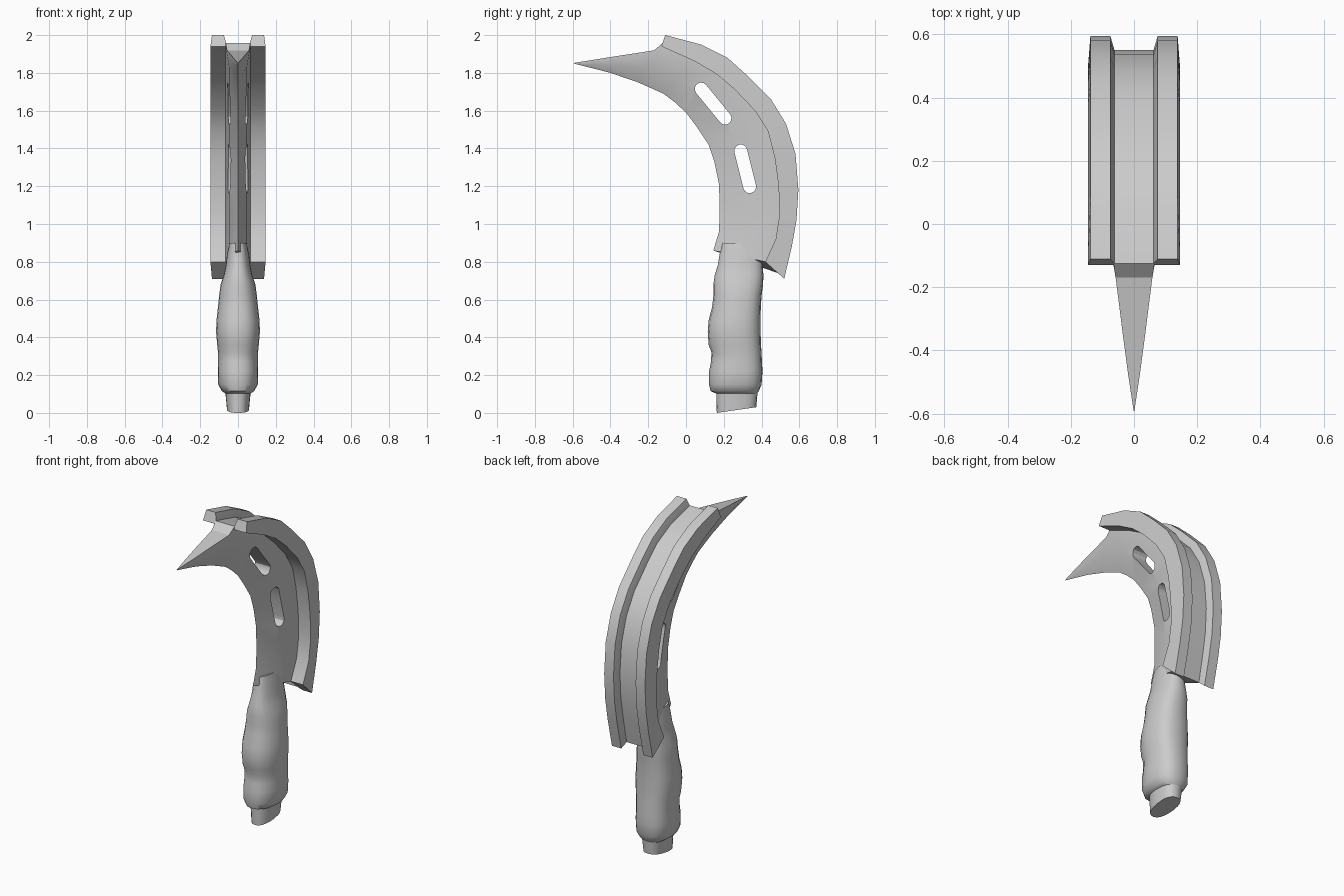
import bpy, bmesh, math
from mathutils import Vector

if "Cube" in bpy.data.objects:
    bpy.data.objects.remove(bpy.data.objects["Cube"])

steel = bpy.data.materials.new("plain grey")
steel.use_nodes = True
GREY = (0.6, 0.6, 0.6, 1)
steel.diffuse_color = GREY
steel.node_tree.nodes["Principled BSDF"].inputs["Base Color"].default_value = GREY


def loft(name, rings):
    """Skin a list of closed rings and cap both ends."""
    bm = bmesh.new()
    rows = [[bm.verts.new(p) for p in ring] for ring in rings]
    n = len(rows[0])
    for a, b in zip(rows, rows[1:]):
        for i in range(n):
            j = (i + 1) % n
            bm.faces.new((a[i], a[j], b[j], b[i]))
    bm.faces.new(rows[0])
    bm.faces.new(rows[-1])
    bmesh.ops.recalc_face_normals(bm, faces=bm.faces)
    mesh = bpy.data.meshes.new(name)
    bm.to_mesh(mesh)
    bm.free()
    mesh.materials.append(steel)
    ob = bpy.data.objects.new(name, mesh)
    bpy.context.collection.objects.link(ob)
    return ob


def activate(ob):
    bpy.ops.object.select_all(action='DESELECT')
    ob.select_set(True)
    bpy.context.view_layer.objects.active = ob


def smooth(ob, angle):
    activate(ob)
    bpy.ops.object.shade_smooth_by_angle(angle=math.radians(angle))


def at(x, p):
    return Vector((x, p[0], p[1]))


# Blade stations in (y, z): cutting edge, rail underside, rail outside
stations = [tuple(Vector(p) for p in s) for s in (
    ((.145, .86), (.42, .80), (.52, .71)),
    ((.175, .96), (.475, .92), (.56, .88)),
    ((.178, 1.08), (.495, 1.05), (.585, 1.02)),
    ((.175, 1.21), (.49, 1.20), (.595, 1.18)),
    ((.15, 1.33), (.47, 1.35), (.58, 1.37)),
    ((.12, 1.42), (.435, 1.49), (.53, 1.53)),
    ((.06, 1.51), (.365, 1.60), (.45, 1.66)),
    ((0, 1.59), (.255, 1.715), (.32, 1.79)),
    ((-.06, 1.645), (.16, 1.795), (.22, 1.88)),
    ((-.12, 1.69), (.04, 1.865), (.08, 1.95)),
    ((-.22, 1.735), (-.13, 1.94), (-.11, 2.0)))]


def floor_point(inner, outer):
    return outer + (inner - outer).normalized() * .045


def blade_ring(edge, inner, floor, w):
    mid = edge.lerp(inner, .45)
    half = [(w * .72, mid), (w, inner), (w, floor)]
    return ([at(0, edge)] + [at(x, p) for x, p in half]
            + [at(-x, p) for x, p in reversed(half)])


# Curved blade with its pointed tip
rings = [blade_ring(e, i, floor_point(i, o), .065) for e, i, o in stations]
for e, s, w in (((-.26, 1.752), (-.17, 1.917), .058),
                ((-.40, 1.80), (-.36, 1.888), .034),
                ((-.50, 1.826), (-.48, 1.869), .018),
                ((-.592, 1.849), (-.592, 1.851), .001)):
    spine = Vector(s)
    rings.append(blade_ring(Vector(e), spine, spine + Vector((0, .002)), w))
blade = loft("blade", rings)

# Two rounded slots through the blade
for a, b, r in (((.08, 1.715), (.207, 1.56), .034),
                ((.29, 1.387), (.337, 1.197), .034)):
    a, b = Vector(a), Vector(b)
    heading = math.atan2(b.y - a.y, b.x - a.x)
    outline = []
    for centre, start in ((b, heading - math.pi / 2), (a, heading + math.pi / 2)):
        for k in range(7):
            t = start + math.pi * k / 6
            outline.append(centre + r * Vector((math.cos(t), math.sin(t))))
    cutter = loft("slot_cutter", [[at(x, p) for p in outline] for x in (-.3, .3)])
    cutter.hide_render = True
    cut = blade.modifiers.new("slot", 'BOOLEAN')
    cut.operation = 'DIFFERENCE'
    cut.solver = 'EXACT'
    cut.object = cutter
    activate(blade)
    bpy.ops.object.modifier_apply(modifier=cut.name)
    bpy.data.objects.remove(cutter)
smooth(blade, 30)

# Paired rails along the back of the blade
for side, name in ((1, "left_rail"), (-1, "right_rail")):
    rail = loft(name, [
        [at(side * x, p) for x, p in ((.058, i), (.062, floor_point(i, o)),
                                      (.075, o), (.138, o), (.146, i))]
        for e, i, o in stations])
    smooth(rail, 25)


def oval(z, front, back, w, slant=0, sides=20):
    """Rounded, slightly squared ring with a soft ridge at the front."""
    ring = []
    for k in range(sides):
        t = 2 * math.pi * k / sides
        c, s = math.cos(t), math.sin(t)
        x = w * math.copysign(abs(s) ** .8, s)
        u = math.copysign(abs(c) ** (.75 if c > 0 else 1.1), c)
        y = (front + back) / 2 + (back - front) / 2 * u
        ring.append(Vector((x, y, z + slant * (1 + u) / 2)))
    return ring


# Grip with finger swells: height, front, back, half width
grip = loft("grip", [oval(*r) for r in (
    (.10, .165, .375, .062), (.115, .13, .385, .085), (.15, .122, .40, .105),
    (.22, .122, .405, .107), (.27, .132, .402, .105), (.32, .135, .40, .106),
    (.36, .12, .397, .11), (.43, .115, .395, .116), (.49, .12, .395, .114),
    (.56, .138, .396, .106), (.62, .145, .40, .10), (.68, .145, .408, .092),
    (.73, .152, .41, .075), (.78, .168, .405, .065), (.84, .178, .40, .058),
    (.90, .19, .38, .045))])
smooth(grip, 40)

# Slanted pommel plug
pommel = loft("pommel", [oval(0, .163, .372, .058, .03),
                         oval(.12, .16, .38, .068)])
smooth(pommel, 40)
